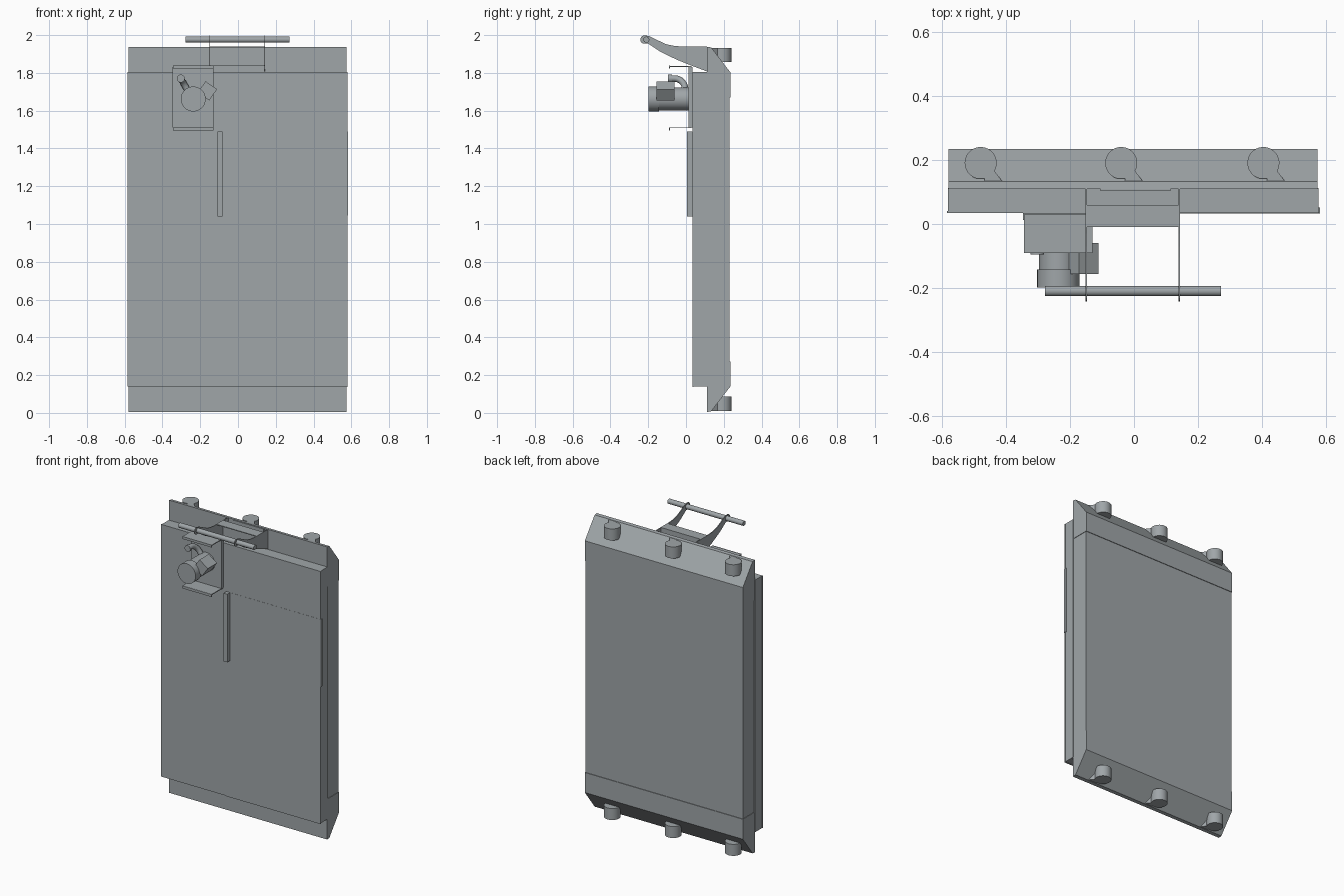
import bpy, bmesh, math
from mathutils import Vector, Matrix

if "Cube" in bpy.data.objects:
    bpy.data.objects.remove(bpy.data.objects["Cube"])

STEEL = bpy.data.materials.new("slate_steel")
STEEL.diffuse_color = (0.35, 0.38, 0.395, 1)
STEEL.use_nodes = True
STEEL.node_tree.nodes["Principled BSDF"].inputs["Base Color"].default_value = STEEL.diffuse_color


def finish(name, bm, smooth=False):
    bmesh.ops.recalc_face_normals(bm, faces=bm.faces)
    me = bpy.data.meshes.new(name)
    bm.to_mesh(me)
    bm.free()
    me.materials.append(STEEL)
    ob = bpy.data.objects.new(name, me)
    bpy.context.collection.objects.link(ob)
    if smooth:
        bpy.ops.object.select_all(action='DESELECT')
        ob.select_set(True)
        bpy.context.view_layer.objects.active = ob
        bpy.ops.object.shade_smooth_by_angle(angle=math.radians(30))
    return ob


def box(name, x0, x1, y0, y1, z0, z1, turn=0.0):
    c = Vector(((x0 + x1) / 2, (y0 + y1) / 2, (z0 + z1) / 2))
    m = (Matrix.Translation(c) @ Matrix.Rotation(turn, 4, 'Y')
         @ Matrix.Diagonal((x1 - x0, y1 - y0, z1 - z0, 1)))
    bm = bmesh.new()
    bmesh.ops.create_cube(bm, size=1, matrix=m)
    return finish(name, bm)


def extrude(name, pts, start, vec, plane, smooth=False):
    """Extrude a closed 2D outline; plane 'yz' or 'xy'."""
    bm = bmesh.new()
    to3 = (lambda p: (start, *p)) if plane == 'yz' else (lambda p: (*p, start))
    f = bm.faces.new([bm.verts.new(to3(p)) for p in pts])
    new = bmesh.ops.extrude_face_region(bm, geom=[f], use_keep_orig=True)['geom']
    bmesh.ops.translate(bm, vec=vec, verts=[v for v in new if isinstance(v, bmesh.types.BMVert)])
    return finish(name, bm, smooth)


def cylinder(name, centre, r, length, axis):
    rot = {'x': Matrix.Rotation(math.pi / 2, 4, 'Y'),
           'y': Matrix.Rotation(math.pi / 2, 4, 'X'), 'z': Matrix()}[axis]
    bm = bmesh.new()
    bmesh.ops.create_cone(bm, cap_ends=True, segments=40, radius1=r, radius2=r,
                          depth=length, matrix=Matrix.Translation(centre) @ rot)
    return finish(name, bm, True)


# rear housing: middle wrap and two chamfered end caps
box("rear_housing", -0.577, 0.572, 0.113, 0.231, 0.2, 1.74)
for label, flip in (("bottom", False), ("top", True)):
    prof = [(0.11, 0.005), (0.133, 0.008), (0.235, 0.14), (0.235, 0.272), (0.11, 0.272)]
    if flip:
        prof = [(y, 1.943 - z) for y, z in prof]
    extrude(label + "_end_cap", prof, -0.58, (1.155, 0, 0), 'yz')

# front cabinet with its thin door sheets
box("front_cabinet", -0.583, 0.577, 0.037, 0.113, 0.14, 1.806)
box("left_door", -0.586, -0.116, 0.034, 0.04, 0.14, 1.806)
box("right_door", -0.113, 0.579, 0.034, 0.04, 0.137, 1.806)
box("access_panel", -0.11, 0.582, 0.033, 0.052, 1.045, 1.49)
box("door_handle", -0.108, -0.082, 0.005, 0.034, 1.04, 1.49)

# six feet with a tangential tail
for i, x in enumerate((-0.48, -0.04, 0.405)):
    for label, z in (("bottom", 0.01), ("top", 1.857)):
        ring = []
        for k in range(33):
            a = math.radians(-30 + 290 * k / 32)
            ring.append((x + 0.05 * math.cos(a), 0.191 + 0.05 * math.sin(a)))
        ring += [(x + 0.012, 0.142), (x + 0.012, 0.133), (x + 0.068, 0.133)]
        extrude(f"{label}_foot_{i + 1}", ring, z, (0, 0, 0.076), 'xy', True)

# push handle: two curved arms, angle plate between them, back plate and bar
arm = [(0.11, 1.808), (0.02, 1.842), (-0.04, 1.866), (-0.085, 1.887), (-0.14, 1.915), (-0.2, 1.955)]
for k in range(9):
    a = math.radians(-80 - 170 * k / 8 - 30)
    arm.append((-0.219 + 0.023 * math.cos(a), 1.976 + 0.023 * math.sin(a)))
arm += [(-0.19, 1.993), (-0.14, 1.968), (-0.105, 1.952), (-0.07, 1.944), (-0.03, 1.94), (0.11, 1.94)]
for label, x in (("left", -0.152), ("right", 0.139)):
    extrude(label + "_handle_arm", arm, x, (0.005, 0, 0), 'yz')
extrude("handle_angle_plate",
        [(-0.01, 1.94), (-0.01, 1.935), (0.055, 1.935), (0.055, 1.836), (0.06, 1.836), (0.06, 1.94)],
        -0.15, (0.292, 0, 0), 'yz')
box("handle_back_plate", -0.105, 0.115, 0.104, 0.112, 1.81, 1.935)
cylinder("handle_bar", (-0.003, -0.21, 1.976), 0.016, 0.55, 'x')

# motor bracket
box("bracket_plate", -0.347, -0.13, 0.012, 0.035, 1.51, 1.832)
for label, z, lip0, lip1 in (("top", 1.832, 1.822, 1.838), ("bottom", 1.507, 1.495, 1.511)):
    box(label + "_bracket_flange", -0.344, -0.13, -0.088, 0.03, z, z + 0.005)
    box(label + "_bracket_lip", -0.344, -0.13, -0.09, -0.086, lip0, lip1)

# motor, terminal box and elbow pipe
cylinder("motor_body", (-0.237, -0.065, 1.662), 0.06, 0.16, 'y')
cylinder("motor_cap", (-0.237, -0.17, 1.662), 0.066, 0.056, 'y')
box("terminal_box", -0.199, -0.125, -0.157, -0.06, 1.669, 1.741, math.radians(35))

cu = bpy.data.curves.new("elbow_pipe", 'CURVE')
cu.dimensions = '3D'
cu.bevel_depth = 0.017
cu.bevel_resolution = 4
cu.use_fill_caps = True
cu.materials.append(STEEL)
sp = cu.splines.new('POLY')
path = [(0.0, -0.095)] + [(0.065 * (1 - math.cos(a)), -0.06 + 0.055 * math.sin(a))
                          for a in [math.pi / 2 * k / 8 for k in range(9)]] + [(0.085, -0.004)]
sp.points.add(len(path) - 1)
for p, (d, y) in zip(sp.points, path):
    p.co = (-0.303 + 0.5 * d, y, 1.77 - 0.86 * d, 1)
sp.use_smooth = True
bpy.context.collection.objects.link(bpy.data.objects.new("elbow_pipe", cu))
cylinder("pipe_collar", (-0.303, -0.085, 1.77), 0.021, 0.02, 'y')
